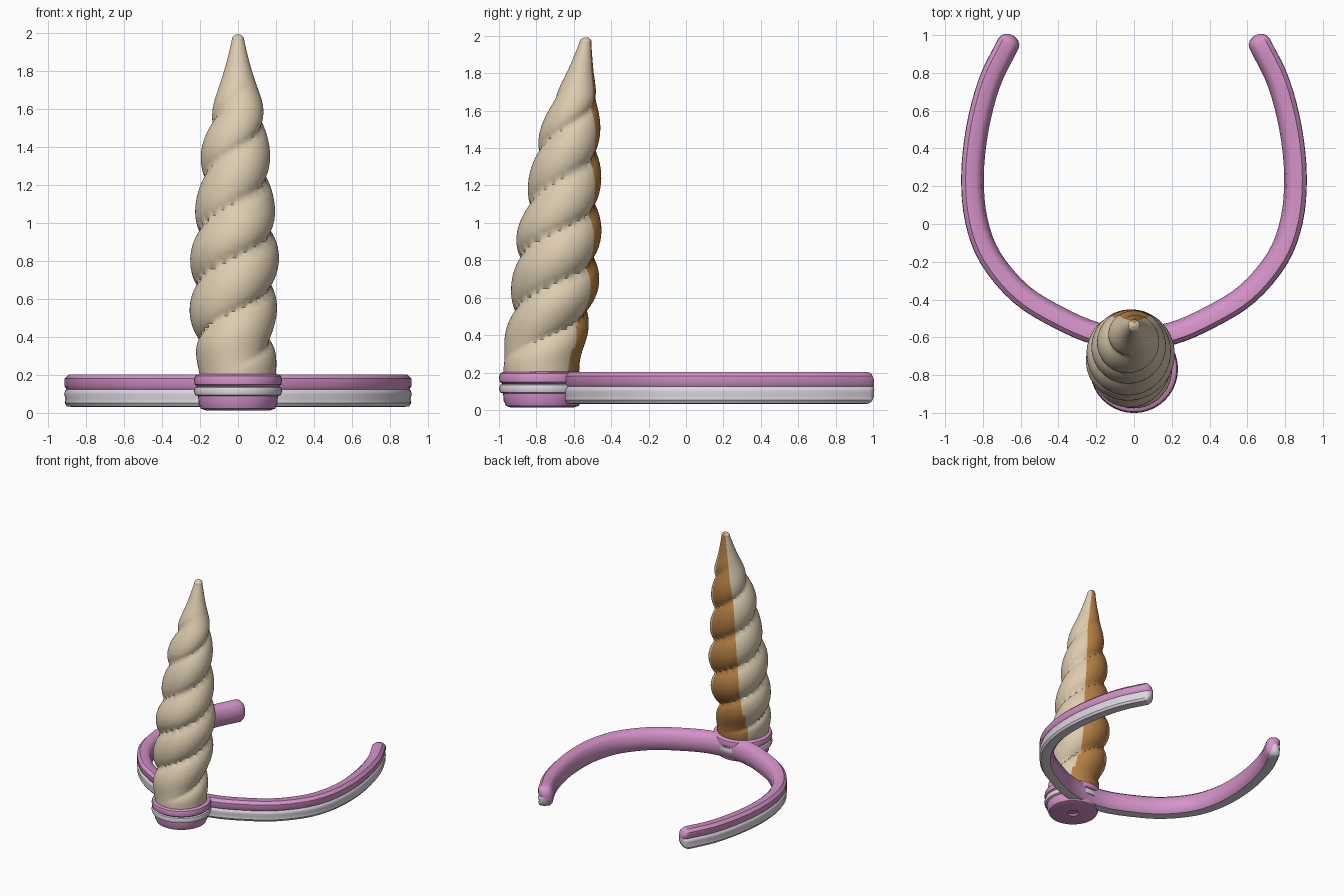
import bpy, bmesh, math
from mathutils import Vector

if "Cube" in bpy.data.objects:
    bpy.data.objects.remove(bpy.data.objects["Cube"])


def material(name, rgb):
    m = bpy.data.materials.new(name)
    m.diffuse_color = (*rgb, 1)
    m.use_nodes = True
    m.node_tree.nodes["Principled BSDF"].inputs["Base Color"].default_value = m.diffuse_color
    return m


PINK = material("pink", (0.66, 0.29, 0.58))
WHITE = material("pale_grey", (0.72, 0.68, 0.74))
CREAM = material("cream", (0.72, 0.60, 0.43))
GOLD = material("gold_brown", (0.48, 0.22, 0.06))


def spline(points, steps):
    """Smooth curve through the points (Catmull-Rom)."""
    p = [Vector(q) for q in points]
    p = [2 * p[0] - p[1]] + p + [2 * p[-1] - p[-2]]
    out = []
    for a, b, c, d in zip(p, p[1:], p[2:], p[3:]):
        for i in range(steps):
            t = i / steps
            out.append(0.5 * (2 * b + (c - a) * t + (2 * a - 5 * b + 4 * c - d) * t * t
                              + (3 * b - a - 3 * c + d) * t ** 3))
    return out + [p[-2]]


def loft(name, rings, mats, rule, angle=40):
    """Skin closed rings, cap both ends, colour each face by rule(ring, side, centre)."""
    bm = bmesh.new()
    loops = [[bm.verts.new(v) for v in r] for r in rings]
    n = len(rings[0])
    for k, (a, b) in enumerate(zip(loops, loops[1:])):
        for j in range(n):
            f = bm.faces.new((a[j], a[(j + 1) % n], b[(j + 1) % n], b[j]))
            f.material_index = rule(k, j, f.calc_center_median())
    bm.faces.new(loops[0][::-1])
    bm.faces.new(loops[-1])
    bmesh.ops.recalc_face_normals(bm, faces=bm.faces)
    me = bpy.data.meshes.new(name)
    bm.to_mesh(me)
    bm.free()
    for m in mats:
        me.materials.append(m)
    ob = bpy.data.objects.new(name, me)
    bpy.context.collection.objects.link(ob)
    bpy.ops.object.select_all(action='DESELECT')
    ob.select_set(True)
    bpy.context.view_layer.objects.active = ob
    bpy.ops.object.shade_smooth_by_angle(angle=math.radians(angle))
    return ob


# Headband: open horseshoe swept with a two-tone section
half = [(0.2, -0.58), (0.4, -0.495), (0.6, -0.37), (0.76, -0.18), (0.835, 0.02),
        (0.855, 0.25), (0.83, 0.5), (0.765, 0.75), (0.665, 0.955)]
path = spline([(-x, y) for x, y in reversed(half)] + [(0, -0.605)] + half, 4)
# section points: (outward offset, height); the first eight sides are pink
section = [(0.047, 0.124), (0.058, 0.14), (0.058, 0.18), (0.036, 0.203), (-0.018, 0.203),
           (-0.046, 0.18), (-0.06, 0.12), (-0.052, 0.06), (-0.03, 0.036),
           (0.01, 0.031), (0.045, 0.034), (0.057, 0.052), (0.053, 0.076),
           (0.06, 0.098), (0.055, 0.118)]
t0 = (path[0] - path[1]).normalized()
t1 = (path[-1] - path[-2]).normalized()
stations = []
for a in (0.1, 0.35, 0.7, 1.1):
    s = math.sin(a)
    stations.append((path[0] + t0 * 0.05 * math.cos(a), s, -t0))
for i, q in enumerate(path):
    t = path[min(i + 1, len(path) - 1)] - path[max(i - 1, 0)]
    stations.append((q, 1, t.normalized()))
for a in (1.1, 0.7, 0.35, 0.1):
    stations.append((path[-1] + t1 * 0.05 * math.cos(a), math.sin(a), t1))
band = []
for q, s, t in stations:
    out = Vector((t.y, -t.x))
    band.append([(q.x + out.x * o * s, q.y + out.y * o * s, 0.125 + (z - 0.125) * s)
                 for o, z in section])
loft("headband", band, [PINK, WHITE], lambda k, j, c: 0 if j < 8 else 1)

# Round mount: turned disc with a pale ring and a dimple underneath
profile = [(0.012, 0.03), (0.035, 0.028), (0.045, 0.014), (0.165, 0.012), (0.195, 0.022),
           (0.207, 0.05), (0.21, 0.088), (0.226, 0.094), (0.233, 0.114), (0.226, 0.134),
           (0.214, 0.139), (0.228, 0.15), (0.232, 0.175), (0.226, 0.195), (0.21, 0.204),
           (0.05, 0.205)]
SIDES = 40
mount = [[(r * math.cos(2 * math.pi * i / SIDES), -0.768 + r * math.sin(2 * math.pi * i / SIDES), z)
          for i in range(SIDES)] for r, z in profile]
loft("round_mount", mount, [PINK, WHITE], lambda k, j, c: 1 if 6 <= k <= 9 else 0)

# Horn: leaning, tapering two-strand twist with a smooth tip
# columns: height, axis x, axis y, radius
spine = spline([(0.19, 0, -0.775, 0.20), (0.3, -0.01, -0.765, 0.212), (0.45, -0.025, -0.738, 0.224),
                (0.65, -0.022, -0.702, 0.234), (0.9, -0.016, -0.683, 0.23),
                (1.15, -0.015, -0.655, 0.202), (1.4, -0.012, -0.632, 0.178),
                (1.6, 0, -0.602, 0.138), (1.8, 0, -0.566, 0.073), (1.94, 0, -0.542, 0.037),
                (1.975, 0, -0.537, 0.03), (1.992, 0, -0.535, 0.01)], 9)
N = 64


def ramp(x):
    x = max(0, min(1, x))
    return x * x * (3 - 2 * x)


horn = []
for z, cx, cy, R in spine:
    depth = 0.25 * ramp((z - 0.2) / 0.22) * ramp((1.78 - z) / 0.2)
    ring = []
    for i in range(N):
        a = 2 * math.pi * i / N
        phase = a - math.pi / 2 - math.pi * (z - 0.53) / 0.285
        r = R * (1 - depth * (1 - abs(math.sin(phase)) ** 0.55))
        ring.append((cx + r * math.cos(a), cy + r * math.sin(a), z))
    horn.append(ring)


def horn_colour(k, j, c):
    # gold stripe down the back, wider at the foot
    a = 2 * math.pi * (j + 0.5) / N
    reach = 0.62 + 0.2 * ramp((0.5 - c.z) / 0.3)
    return 1 if abs(a - math.pi / 2) < reach else 0


loft("twisted_horn", horn, [CREAM, GOLD], horn_colour, 50)
